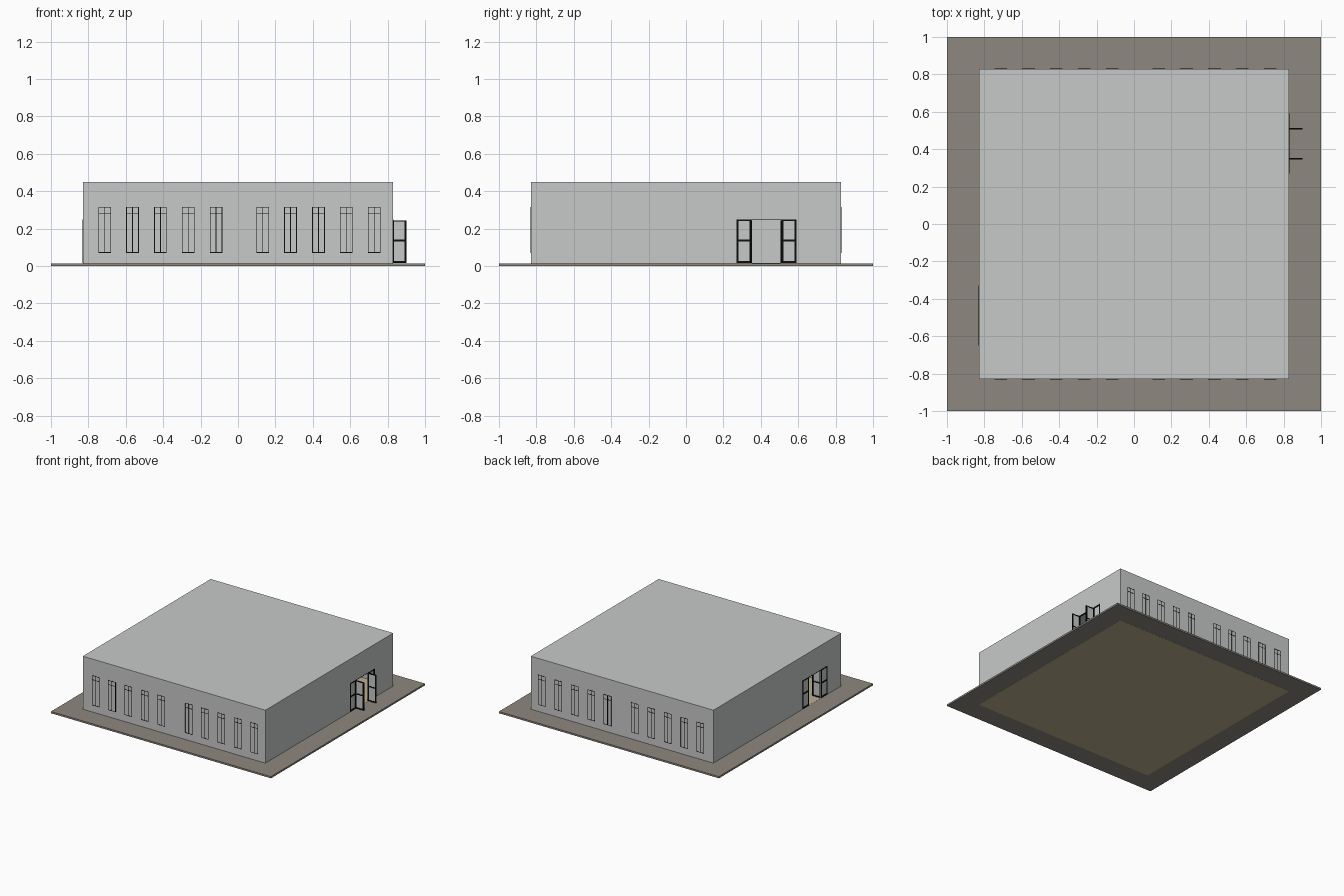
import bpy, bmesh
from mathutils import Vector

if "Cube" in bpy.data.objects:
    bpy.data.objects.remove(bpy.data.objects["Cube"])


def material(name, rgb):
    m = bpy.data.materials.new(name)
    m.diffuse_color = (*rgb, 1)
    m.use_nodes = True
    m.node_tree.nodes["Principled BSDF"].inputs["Base Color"].default_value = m.diffuse_color
    return m


WALL = material("pale_grey", (0.575, 0.59, 0.583))
PAVE = material("warm_grey_paving", (0.27, 0.243, 0.212))
TAN = material("tan_floor", (0.49, 0.43, 0.28))
BLACK = material("black_frame", (0.004, 0.004, 0.004))


def boxes(name, mat, spans):
    """One object from boxes given as (x0, x1, y0, y1, z0, z1)."""
    bm = bmesh.new()
    for x0, x1, y0, y1, z0, z1 in spans:
        verts = bmesh.ops.create_cube(bm, size=1)["verts"]
        for v in verts:
            v.co = Vector((x1 if v.co.x > 0 else x0,
                           y1 if v.co.y > 0 else y0,
                           z1 if v.co.z > 0 else z0))
    mesh = bpy.data.meshes.new(name)
    bm.to_mesh(mesh)
    bm.free()
    mesh.materials.append(mat)
    ob = bpy.data.objects.new(name, mesh)
    bpy.context.collection.objects.link(ob)
    return ob


H = 0.83          # half width of the building
T = 0.01          # wall thickness
BASE, TOP = 0.015, 0.45
DOOR_TOP = 0.25
DOORS = [("right", H, 0.43), ("left", -H, -0.49)]   # wall x, doorway centre y
SIDE, LEAF = 0.16, 0.08   # half doorway width, leaf / sidelight width

# Paving and interior floor
boxes("paving", PAVE, [(-1, 1, -1, 1, 0.0008, BASE)])
boxes("interior_floor", TAN, [(-H, H, -H, H, 0, BASE + 0.0008)])

# Hollow building shell with two doorways
shell = boxes("building_shell", WALL, [(-H, H, -H, H, BASE - 0.001, TOP)])
I = H - T
cutters = [boxes("room_cutter", WALL, [(-I, I, -I, I, -0.1, TOP - T)])]
for side, x, y in DOORS:
    cutters.append(boxes(side + "_doorway_cutter", WALL,
                         [(x - 0.05, x + 0.05, y - SIDE, y + SIDE, -0.05, DOOR_TOP)]))
for c in cutters:
    c.hide_render = True
    c.hide_set(True)
    mod = shell.modifiers.new(c.name, "BOOLEAN")
    mod.operation = "DIFFERENCE"
    mod.solver = "EXACT"
    mod.object = c

# Doorways: fixed sidelights in the wall, leaves swung open towards +x
W = 0.01
Z0, Z1 = BASE + 0.001, DOOR_TOP
RAILS = [(Z0, Z0 + W), (0.131, 0.141), (Z1 - W, Z1)]
for side, x, yc in DOORS:
    face = x - 0.005 if x > 0 else x + 0.005     # middle of the wall
    a, b = face - 0.006, face + 0.006
    frame, glass = [], []
    for s in (-1, 1):
        y0, y1 = sorted((yc + s * SIDE, yc + s * LEAF))
        frame += [(a, b, y0, y0 + W, Z0, Z1), (a, b, y1 - W, y1, Z0, Z1)]
        frame += [(a, b, y0, y1, r0, r1) for r0, r1 in RAILS]
        glass.append((face - 0.002, face + 0.002, y0, y1, Z0, Z1))
    frame.append((a, b, yc - LEAF, yc + LEAF, Z1 - 0.004, Z1))   # header
    boxes(side + "_sidelight_frames", BLACK, frame)
    boxes(side + "_sidelight_panes", WALL, glass)

    frame, glass = [], []
    x0, x1 = face, face + 0.075
    for s in (-1, 1):
        y = yc + s * LEAF
        c, d = y - 0.004, y + 0.004
        frame += [(x0, x0 + W, c, d, Z0, Z1 - 0.005), (x1 - W, x1, c, d, Z0, Z1 - 0.005)]
        frame += [(x0, x1, c, d, Z0, Z0 + W), (x0, x1, c, d, 0.131, 0.141),
                  (x0, x1, c, d, Z1 - 0.012, Z1 - 0.005)]
        glass.append((x0, x1, y - 0.002, y + 0.002, Z0, Z1 - 0.006))
    boxes(side + "_door_leaf_frames", BLACK, frame)
    boxes(side + "_door_leaf_panes", WALL, glass)

# Narrow window frames, two groups of five on the front and back
w, B = 0.032, 0.004
centres = [g + i * 0.149 for g in (-0.713, 0.132) for i in range(5)]
for side, s in (("front", -1), ("back", 1)):
    y0, y1 = sorted((s * (H - 0.002), s * (H + 0.001)))
    bars = []
    for x in centres:
        for d in (-w, 0, w):
            bars.append((x + d - B / 2, x + d + B / 2, y0, y1, 0.07, 0.316))
        for z in (0.07, 0.278, 0.312):
            bars.append((x - w, x + w, y0, y1, z, z + B))
    boxes(side + "_window_frames", BLACK, bars)
